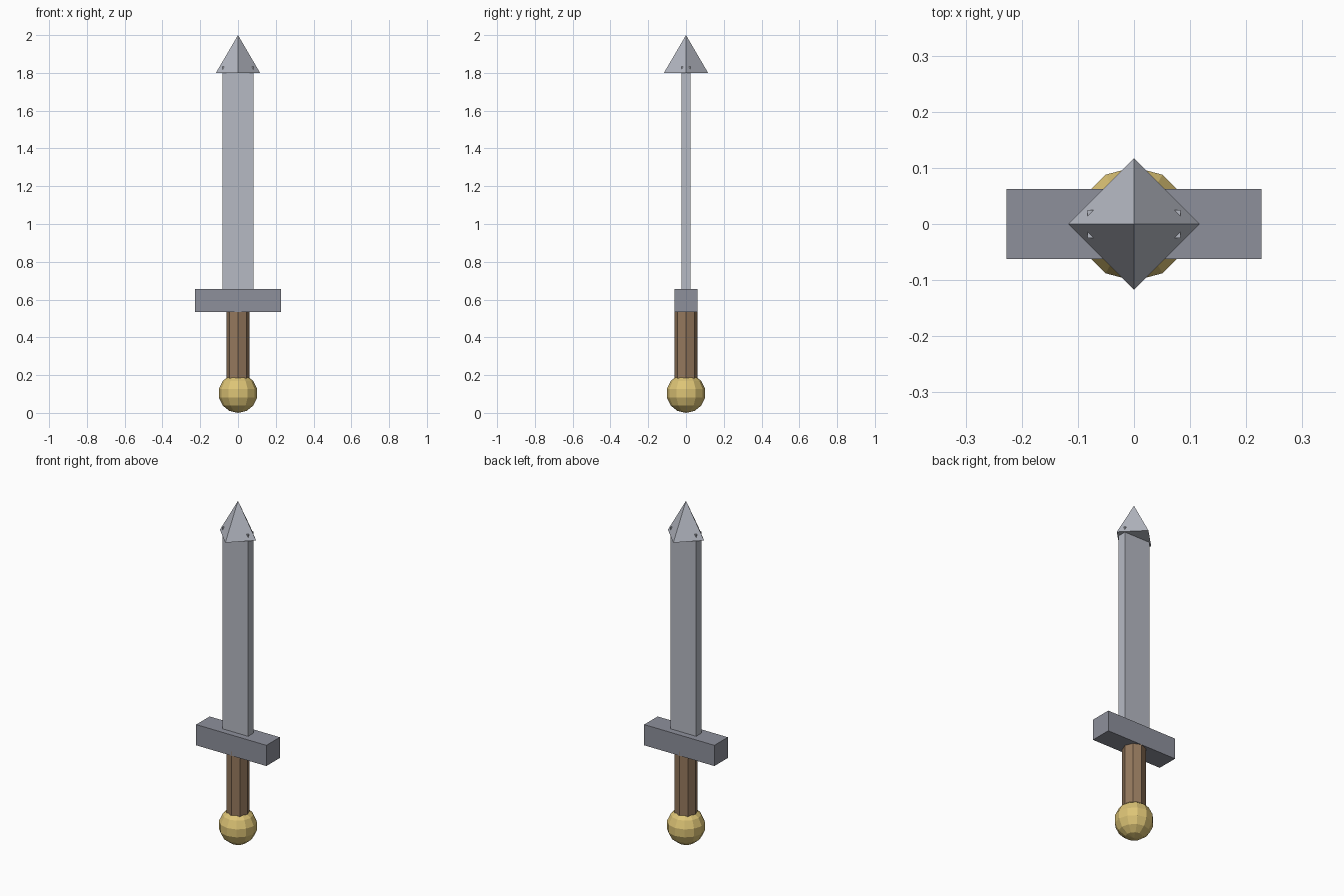
import bpy

if "Cube" in bpy.data.objects:
    bpy.data.objects.remove(bpy.data.objects["Cube"])


def finish(name, color):
    ob = bpy.context.object
    ob.name = name
    mat = bpy.data.materials.new(name + "_mat")
    mat.diffuse_color = (*color, 1)
    mat.use_nodes = True
    mat.node_tree.nodes["Principled BSDF"].inputs["Base Color"].default_value = mat.diffuse_color
    ob.data.materials.append(mat)
    return ob


def box(name, half_x, half_y, z0, z1, color):
    bpy.ops.mesh.primitive_cube_add(size=1, location=(0, 0, (z0 + z1) / 2))
    bpy.context.object.scale = (2 * half_x, 2 * half_y, z1 - z0)
    bpy.ops.object.transform_apply(location=False, rotation=False, scale=True)
    return finish(name, color)


STEEL = (0.47, 0.49, 0.55)
DARK_STEEL = (0.27, 0.28, 0.33)
WOOD = (0.30, 0.19, 0.11)
GOLD = (0.72, 0.55, 0.18)

# Round faceted pommel, seven rings so the equator falls mid-face
bpy.ops.mesh.primitive_uv_sphere_add(segments=12, ring_count=7, radius=0.104,
                                     location=(0, 0, 0.104))
finish("pommel", GOLD)

# Eight-sided grip running from the pommel into the guard
bpy.ops.mesh.primitive_cylinder_add(vertices=8, radius=0.0622, depth=0.42,
                                    location=(0, 0, 0.35))
finish("grip", WOOD)

# Crossguard and blade; the blade top pokes slightly through the tip
box("crossguard", 0.227, 0.062, 0.535, 0.656, DARK_STEEL)
box("blade", 0.083, 0.025, 0.595, 1.834, STEEL)

# Four-sided pyramid tip with corners on the axes
bpy.ops.mesh.primitive_cone_add(vertices=4, radius1=0.117, radius2=0, depth=0.2,
                                location=(0, 0, 1.9))
finish("blade_tip", STEEL)
